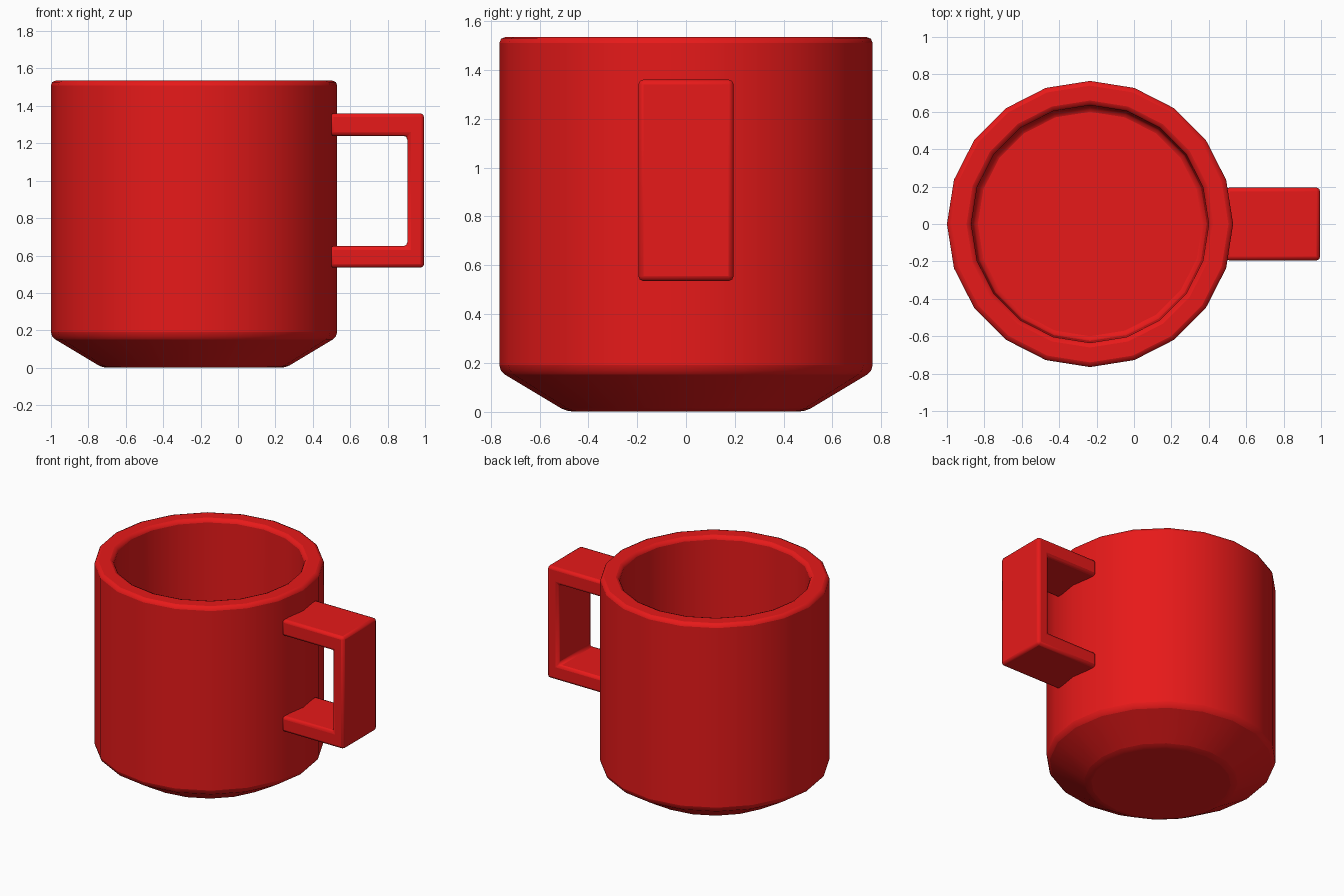
import bpy, bmesh, math

if "Cube" in bpy.data.objects:
    bpy.data.objects.remove(bpy.data.objects["Cube"])

red = bpy.data.materials.new("red_glaze")
red.diffuse_color = (0.8, 0.01, 0.01, 1)
red.use_nodes = True
red.node_tree.nodes["Principled BSDF"].inputs["Base Color"].default_value = red.diffuse_color


def finish(name, bm, bevel):
    """Turn a bmesh into a bevelled, smooth-shaded object."""
    bmesh.ops.recalc_face_normals(bm, faces=bm.faces)
    mesh = bpy.data.meshes.new(name)
    bm.to_mesh(mesh)
    bm.free()
    mesh.materials.append(red)
    obj = bpy.data.objects.new(name, mesh)
    bpy.context.collection.objects.link(obj)
    mod = obj.modifiers.new("soft_edges", 'BEVEL')
    mod.width = bevel
    mod.segments = 2
    mod.limit_method = 'ANGLE'
    mod.angle_limit = math.radians(25)
    bpy.ops.object.select_all(action='DESELECT')
    obj.select_set(True)
    bpy.context.view_layer.objects.active = obj
    bpy.ops.object.shade_smooth_by_angle(angle=math.radians(30))
    return obj


# Cup body: 20-sided profile of (radius, height), outside then inside
SIDES = 20
profile = [(0.49, 0), (0.765, 0.165), (0.765, 1.535), (0.635, 1.535), (0.625, 0.17)]
bm = bmesh.new()
rings = []
for r, z in profile:
    rings.append([bm.verts.new((r * math.cos(2 * math.pi * i / SIDES),
                                r * math.sin(2 * math.pi * i / SIDES), z))
                  for i in range(SIDES)])
for a, b in zip(rings, rings[1:]):
    for i in range(SIDES):
        j = (i + 1) % SIDES
        bm.faces.new((a[i], a[j], b[j], b[i]))
bm.faces.new(rings[0])
bm.faces.new(rings[-1])
cup = finish("cup_body", bm, 0.025)
cup.location.x = -0.235

# Handle: square C outline in x, z, extruded across y
outline = [(0.49, 0.535), (0.995, 0.535), (0.995, 1.36), (0.49, 1.36),
           (0.49, 1.24), (0.905, 1.24), (0.905, 0.65), (0.49, 0.65)]
bm = bmesh.new()
face = bm.faces.new([bm.verts.new((x, -0.195, z)) for x, z in outline])
side = bmesh.ops.extrude_face_region(bm, geom=[face])
bmesh.ops.translate(bm, vec=(0, 0.39, 0),
                    verts=[v for v in side["geom"] if isinstance(v, bmesh.types.BMVert)])
finish("handle", bm, 0.02)
